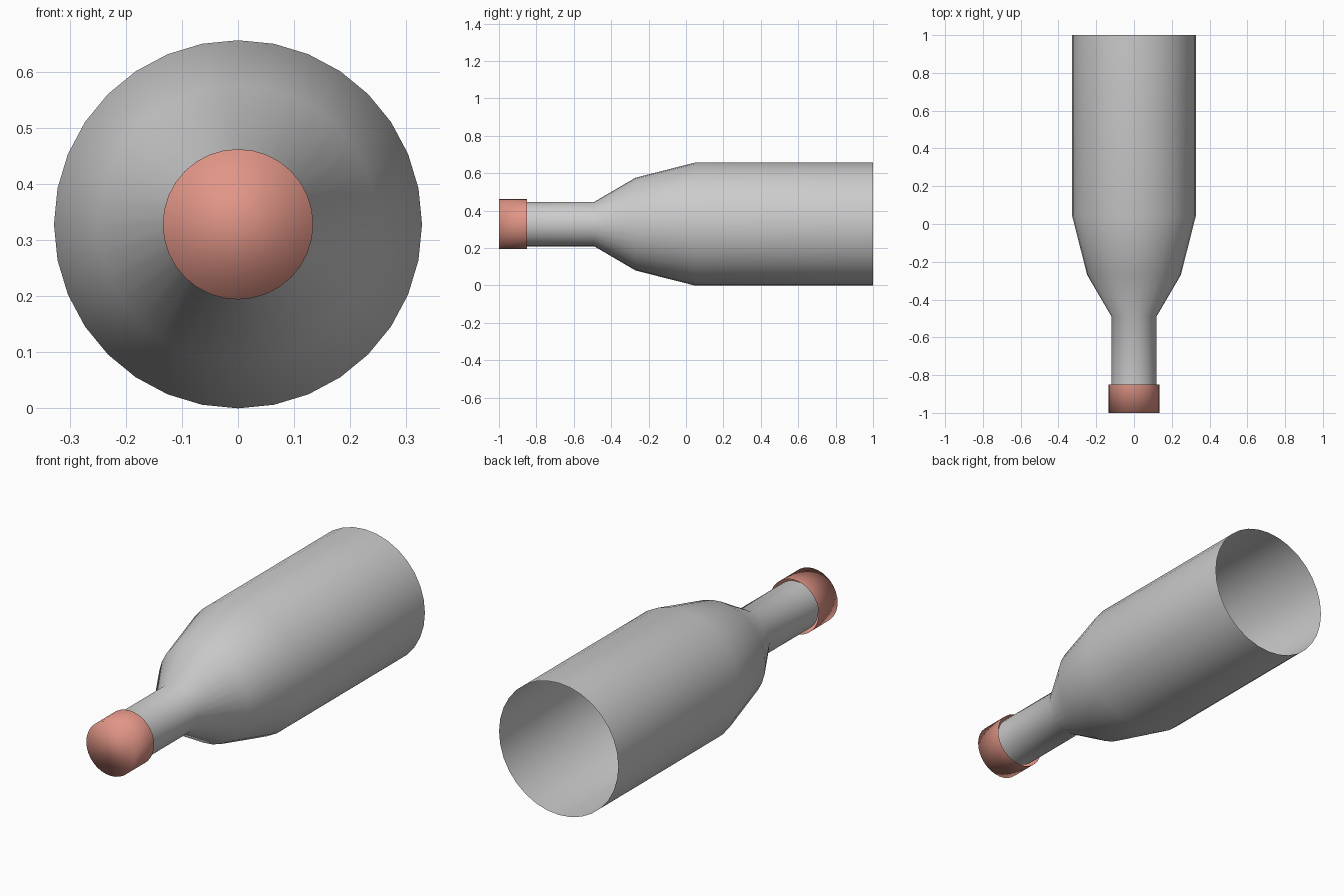
import bpy, bmesh, math

if "Cube" in bpy.data.objects:
    bpy.data.objects.remove(bpy.data.objects["Cube"])

SIDES = 32
AXIS_Z = 0.328


def lathe(name, profile, close_front=False):
    """Spin (y, radius) points about the long y axis into a smooth open shell."""
    bm = bmesh.new()
    rings = []
    for y, r in profile:
        ring = []
        for i in range(SIDES):
            a = 2 * math.pi * i / SIDES
            ring.append(bm.verts.new((r * math.cos(a), y, AXIS_Z + r * math.sin(a))))
        rings.append(ring)
    for a, b in zip(rings, rings[1:]):
        for i in range(SIDES):
            j = (i + 1) % SIDES
            bm.faces.new((a[i], a[j], b[j], b[i]))
    if close_front:
        bm.faces.new(rings[0])
    # Profiles run front to back, so make every face point outwards
    bm.normal_update()
    for f in bm.faces:
        c = f.calc_center_median()
        out = f.normal.x * c.x + f.normal.z * (c.z - AXIS_Z)
        if len(f.verts) > 4:
            out = -f.normal.y
        if out < 0:
            f.normal_flip()
        f.smooth = True
    mesh = bpy.data.meshes.new(name)
    bm.to_mesh(mesh)
    bm.free()
    obj = bpy.data.objects.new(name, mesh)
    bpy.context.collection.objects.link(obj)
    return obj


# Bottle shell: neck, two-step shoulder, straight body, open at the base
lathe("bottle_body", [(-0.87, 0.119), (-0.49, 0.119), (-0.27, 0.248),
                      (0.045, 0.328), (1.0, 0.328)])

# Cap over the mouth
cap = lathe("bottle_cap", [(-1.0, 0.134), (-0.85, 0.134)], close_front=True)
red = bpy.data.materials.new("cap_red")
red.diffuse_color = (0.75, 0.30, 0.24, 1)
red.use_nodes = True
red.node_tree.nodes["Principled BSDF"].inputs["Base Color"].default_value = red.diffuse_color
cap.data.materials.append(red)
